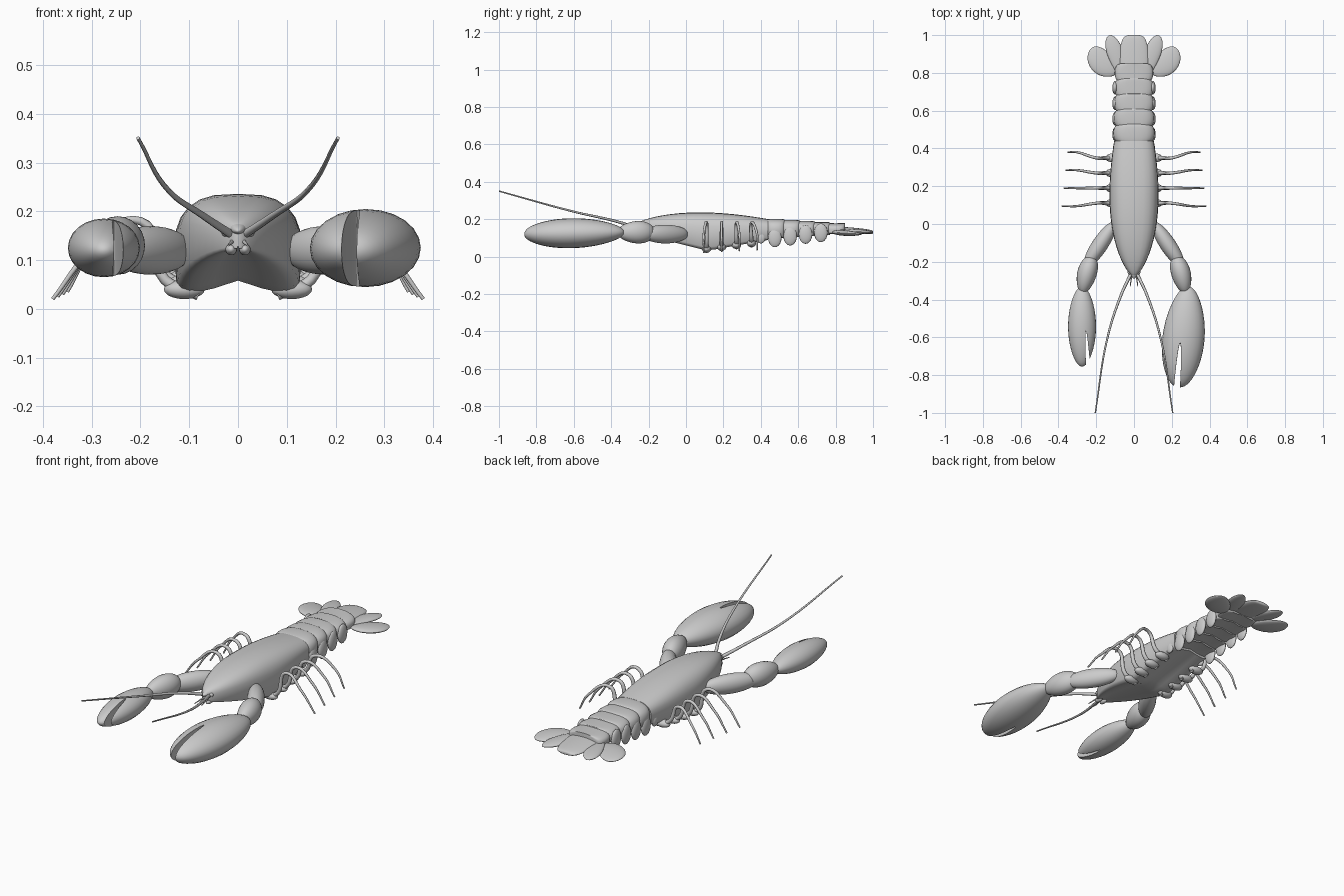
import bpy, bmesh, math
from mathutils import Vector

cube = bpy.data.objects.get("Cube")
if cube:
    bpy.data.objects.remove(cube, do_unlink=True)

GREY = (.6, .6, .6, 1)
shell_grey = bpy.data.materials.new("shell grey")
shell_grey.use_nodes = True
shell_grey.diffuse_color = GREY
shell_grey.node_tree.nodes["Principled BSDF"].inputs["Base Color"].default_value = GREY

STEPS = 24
SIDES = {"left": 1, "right": -1}


def select_only(obj):
    bpy.ops.object.select_all(action="DESELECT")
    obj.select_set(True)
    bpy.context.view_layer.objects.active = obj


def finish(obj):
    obj.data.materials.clear()
    obj.data.materials.append(shell_grey)
    select_only(obj)
    bpy.ops.object.shade_smooth_by_angle(angle=math.radians(50))


def oval(angle):
    return math.cos(angle), math.sin(angle)


def dome(angle):
    """Rounded back, steep flanks and a hollow belly."""
    across, up = oval(angle)
    u = math.copysign(abs(across) ** .7, across)
    v = up ** .8 if up > 0 else .4 * (1 - abs(u)) - abs(up) ** .3
    return u, v


def loft(name, ring, profile):
    """Skin a profile along y; ring(t) gives its centre, half width and half height."""
    bm = bmesh.new()
    loops = []
    for step in range(STEPS):
        t = (1 - math.cos(math.pi * (step + .5) / STEPS)) / 2
        centre, half_width, half_height = ring(t)
        outline = [profile(math.tau * i / STEPS) for i in range(STEPS)]
        loops.append([bm.verts.new(centre + Vector((u * half_width, 0, v * half_height))) for u, v in outline])
    for a, b in zip(loops, loops[1:]):
        for i in range(STEPS):
            bm.faces.new((a[i - 1], a[i], b[i], b[i - 1]))
    bm.faces.new(loops[0])
    bm.faces.new(loops[-1])
    bmesh.ops.recalc_face_normals(bm, faces=bm.faces)
    mesh = bpy.data.meshes.new(name)
    bm.to_mesh(mesh)
    bm.free()
    obj = bpy.data.objects.new(name, mesh)
    bpy.context.collection.objects.link(obj)
    finish(obj)
    return obj


def spindle(name, side, start, end, half_width, half_height, blunt=.5, late=1, phase=math.pi):
    """Swelling limb: blunt squares off its ends, late moves the fullest part along."""
    mirror = Vector((side, 1, 1))
    start, end = Vector(start) * mirror, Vector(end) * mirror

    def ring(t):
        swell = math.sin(phase * t ** late) ** blunt
        return start.lerp(end, t), half_width * swell, half_height * swell

    return loft(name, ring, oval)


def shell(name, front, back, size):
    """Domed plate; size(t) gives its half width, bottom and top."""
    def ring(t):
        half_width, bottom, top = size(t)
        centre = Vector((0, front + (back - front) * t, (top + bottom) / 2))
        return centre, half_width, (top - bottom) / 2

    loft(name, ring, dome)


def tube(name, side, points, radius, tip):
    """Curved feeler or leg, tapering to the tip."""
    curve = bpy.data.curves.new(name, "CURVE")
    curve.dimensions = "3D"
    curve.bevel_depth = radius
    curve.bevel_resolution = 2
    curve.resolution_u = 8
    curve.use_fill_caps = True
    spline = curve.splines.new("BEZIER")
    last = len(points) - 1
    spline.bezier_points.add(last)
    for i, (knot, (x, y, z)) in enumerate(zip(spline.bezier_points, points)):
        knot.co = side * x, y, z
        knot.radius = 1 + (tip - 1) * i / last
        knot.handle_left_type = knot.handle_right_type = "AUTO"
    obj = bpy.data.objects.new(name, curve)
    bpy.context.collection.objects.link(obj)
    select_only(obj)
    bpy.ops.object.convert(target="MESH")
    finish(bpy.context.object)


def ball(name, location, scale):
    bpy.ops.mesh.primitive_uv_sphere_add(segments=16, ring_count=10, location=location)
    obj = bpy.context.object
    obj.name = name
    obj.scale = scale
    finish(obj)


def split_claw(claw, cutter):
    """Part the two fingers of a claw."""
    cutter.hide_render = True
    slit = claw.modifiers.new("slit", "BOOLEAN")
    slit.operation = "DIFFERENCE"
    slit.solver = "EXACT"
    slit.object = cutter
    select_only(claw)
    bpy.ops.object.modifier_apply(modifier=slit.name)
    bpy.data.objects.remove(cutter, do_unlink=True)
    finish(claw)


# Carapace, widening quickly from the snout and deepest past its middle
def carapace_size(t):
    swell = math.sin(2.2 * t ** .67)
    behind = t - .55
    bottom = .01 + max(-.2 * behind, .15 * behind)
    return .13 * swell, bottom, .165 + .08 * swell - .03 * t * t


shell("carapace", -.28, .44, carapace_size)
spindle("rostrum", 1, (0, -.18, .18), (0, -.29, .16), .02, .015)

# Abdomen: overlapping bands that shrink towards the tail
for i in range(5):
    def band_size(t):
        swell = math.sin(math.pi * t) ** .1
        return (.11 - .002 * i) * swell, .09 + .006 * i, .18 + (.022 - .006 * i) * swell

    front = .43 + .08 * i
    shell(f"abdomen_band_{i + 1}", front, front + .1, band_size)

# Tail fan centre
spindle("tail_centre", 1, (0, .75, .15), (0, 1, .13), .078, .016, blunt=.2)

for label, side in SIDES.items():
    # Lobes hanging from the edges of the bands
    for i in range(4):
        low = .05 + .009 * i
        ball(f"{label}_side_lobe_{i + 1}", (side * .1, .475 + .082 * i, low + .05), (.015, .036, .05))
    ball(f"{label}_front_lobe", (side * .1, .4, .1), (.012, .025, .03))

    # Tail fins
    spindle(f"{label}_inner_fin", side, (.06, .76, .14), (.125, 1, .13), .045, .012, late=1.5)
    spindle(f"{label}_outer_fin", side, (.14, .78, .13), (.2, .94, .12), .075, .015, late=.8)

    # Claw arm in two joints
    spindle(f"{label}_upper_arm", side, (.11, .01, .12), (.25, -.23, .12), .05, .05, blunt=.4)
    spindle(f"{label}_forearm", side, (.23, -.17, .13), (.27, -.37, .13), .053, .06, late=.8)

    # Walking legs: out from the belly, over the knee and down to the tip
    for i in range(4):
        y, root = .11 + .08 * i, .03 + .01 * i
        tip_y = y + .015 * (i - 1)
        path = [(.08, y, root), (.15, y, root + .03), (.2, y, .18), (.3, tip_y, .12),
                (.38 - .01 * i, tip_y, .02 + .005 * i)]
        tube(f"{label}_leg_{i + 1}", side, path, .013, .3)
        ball(f"{label}_leg_base_{i + 1}", (side * .11, y, root + .01), (.042, .024, .02))

    # Feelers, eyes and mouthparts
    tube(f"{label}_antenna", side, [(.01, -.25, .15), (.07, -.38, .19), (.14, -.6, .24), (.205, -1, .35)], .009, .4)
    tube(f"{label}_short_feeler", side, [(.01, -.25, .14), (.02, -.33, .13)], .005, .4)
    ball(f"{label}_eye", (side * .023, -.255, .158), (.011, .013, .011))
    ball(f"{label}_mouthpart", (side * .014, -.255, .122), (.012, .025, .012))

# Heavy crusher claw on the left
crusher = spindle("left_claw", SIDES["left"], (.285, -.33, .13), (.24, -.865, .12), .112, .08, blunt=.45, late=1.1)
crusher_slit = spindle("crusher_slit", SIDES["left"], (.245, -.62, .13), (.225, -.9, .13), .016, .3, phase=math.pi / 2)
split_claw(crusher, crusher_slit)

# Slimmer cutter claw on the right
pincer = spindle("right_claw", SIDES["right"], (.275, -.33, .13), (.275, -.755, .12), .074, .06)
pincer_slit = spindle("pincer_slit", SIDES["right"], (.255, -.56, .13), (.24, -.8, .13), .011, .3, phase=math.pi / 2)
split_claw(pincer, pincer_slit)
